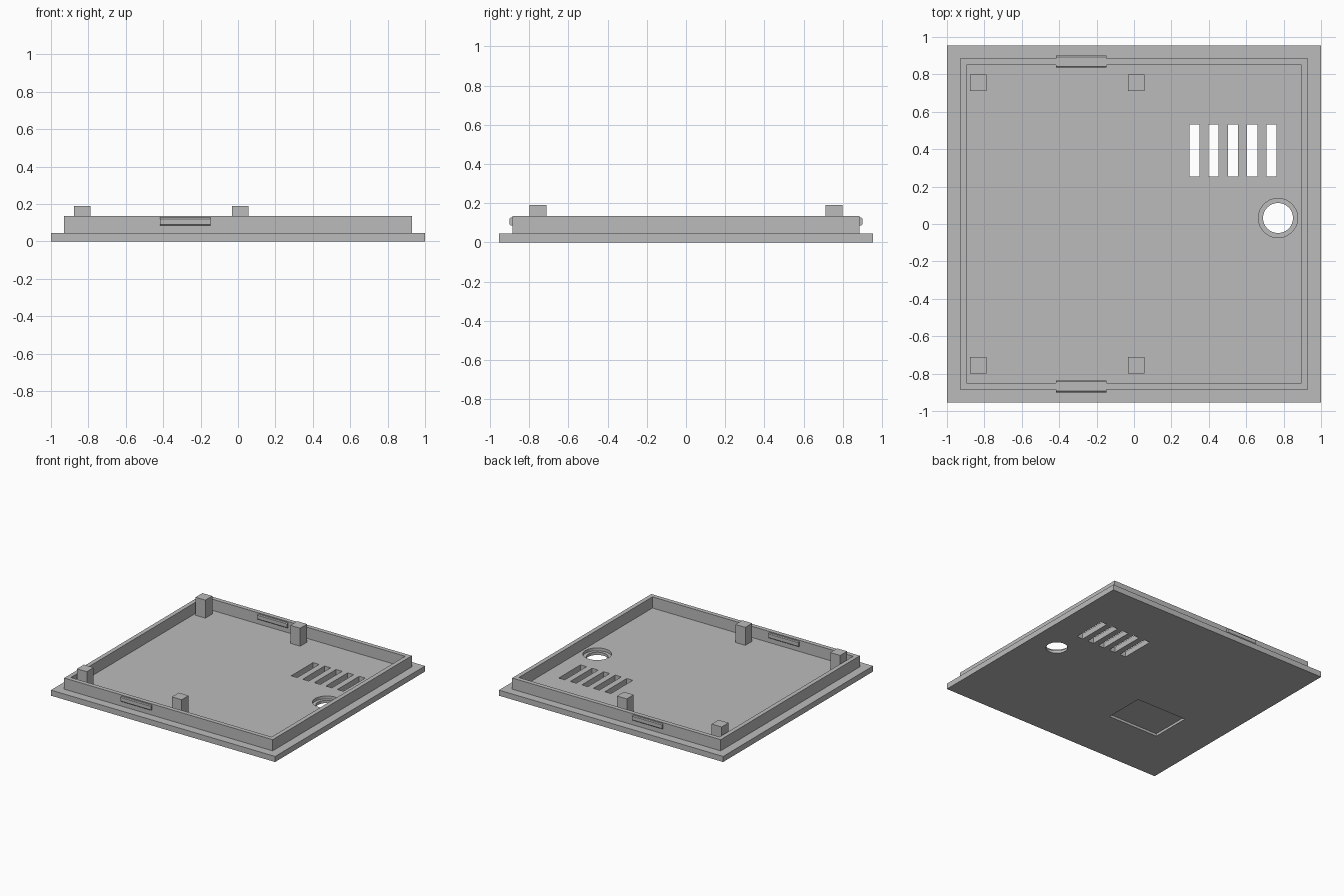
import bpy
import bmesh

cube = bpy.data.objects.get("Cube")
if cube:
    bpy.data.objects.remove(cube, do_unlink=True)

grey = bpy.data.materials.new("plain_grey")
grey.use_nodes = True
colour = (0.5, 0.5, 0.5, 1)
grey.diffuse_color = colour
grey.node_tree.nodes["Principled BSDF"].inputs["Base Color"].default_value = colour

FLOOR = 0.045
RIM_TOP = 0.135


def finish(name, bm):
    bmesh.ops.recalc_face_normals(bm, faces=bm.faces)
    mesh = bpy.data.meshes.new(name)
    bm.to_mesh(mesh)
    bm.free()
    mesh.materials.append(grey)
    obj = bpy.data.objects.new(name, mesh)
    bpy.context.collection.objects.link(obj)
    return obj


def box(name, x, y, z):
    """Box from (low, high) ranges on each axis."""
    bm = bmesh.new()
    bmesh.ops.create_cube(bm, size=1)
    for v in bm.verts:
        v.co = [(a + b) / 2 + c * (b - a) for (a, b), c in zip((x, y, z), v.co)]
    return finish(name, bm)


def disc(name, x, y, radius, z):
    bm = bmesh.new()
    bmesh.ops.create_cone(bm, cap_ends=True, segments=48, radius1=radius,
                          radius2=radius, depth=z[1] - z[0])
    bmesh.ops.translate(bm, verts=bm.verts, vec=(x, y, (z[0] + z[1]) / 2))
    return finish(name, bm)


def cut(target, cutter):
    cutter.hide_render = True
    mod = target.modifiers.new("cut", "BOOLEAN")
    mod.operation = "DIFFERENCE"
    mod.solver = "EXACT"
    mod.object = cutter
    bpy.context.view_layer.objects.active = target
    bpy.ops.object.modifier_apply(modifier=mod.name)
    bpy.data.objects.remove(cutter, do_unlink=True)


# Base plate with vent slots, stepped round hole and a shallow underside recess
plate = box("base_plate", (-1, 1), (-0.955, 0.955), (0, FLOOR))
through = (-0.1, 0.1)
for i in range(5):
    x = 0.323 + i * 0.103
    cut(plate, box("slot_cutter", (x - 0.027, x + 0.027), (0.255, 0.533), through))
cut(plate, disc("hole_cutter", 0.77, 0.032, 0.08, through))
cut(plate, disc("hole_step_cutter", 0.77, 0.032, 0.105, (0.022, 0.1)))
cut(plate, box("recess_cutter", (-0.63, -0.18), (-0.495, -0.168), (-0.1, 0.02)))

# Raised rim
rim = box("rim", (-0.93, 0.93), (-0.886, 0.886), (FLOOR, RIM_TOP))
cut(rim, box("rim_cutter", (-0.895, 0.895), (-0.851, 0.851), (0, 0.3)))

# Corner and middle posts
for side, row in ((-1, "front"), (1, "back")):
    for x, column in ((-0.833, "right"), (0.013, "middle")):
        y = side * 0.755
        box(f"{row}_{column}_post", (x - 0.044, x + 0.044),
            (y - 0.044, y + 0.044), (FLOOR, 0.19))

# Snap ridges: bevelled bars through the front and back rim walls
for side, row in ((-1, "front"), (1, "back")):
    ys = sorted((side * 0.837, side * 0.9))
    ridge = box(f"{row}_snap_ridge", (-0.417, -0.148), ys, (0.086, 0.127))
    bm = bmesh.new()
    bm.from_mesh(ridge.data)
    long_edges = [e for e in bm.edges
                  if abs(e.verts[0].co.x - e.verts[1].co.x) > 0.1]
    bmesh.ops.bevel(bm, geom=long_edges, offset=0.006, segments=1, affect="EDGES")
    bm.to_mesh(ridge.data)
    bm.free()
